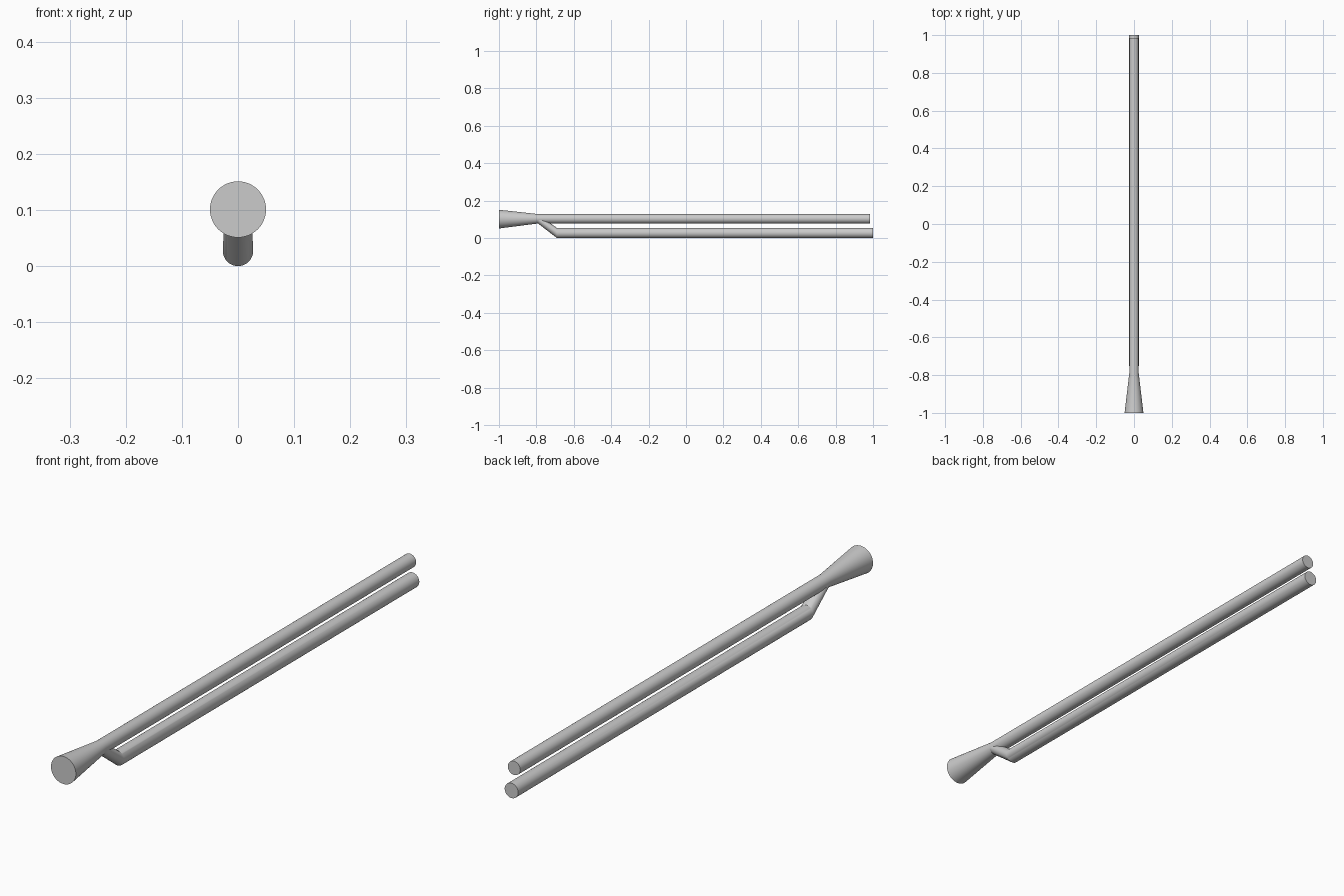
import bpy
import bmesh
import math

cube = bpy.data.objects.get("Cube")
if cube:
    bpy.data.objects.remove(cube, do_unlink=True)

SIDES = 48

# Plain grey metal
grey = bpy.data.materials.new("grey metal")
grey.use_nodes = True
colour = (0.6, 0.6, 0.6, 1)
grey.diffuse_color = colour
grey.node_tree.nodes["Principled BSDF"].inputs["Base Color"].default_value = colour


def tube(name, stations):
    """Loft upright rings (y, centre height, radius) into a capped tube."""
    bm = bmesh.new()
    rings = []
    for y, z, radius in stations:
        angles = [math.tau * i / SIDES for i in range(SIDES)]
        rings.append([bm.verts.new((radius * math.cos(a), y, z + radius * math.sin(a)))
                      for a in angles])
    for first, second in zip(rings, rings[1:]):
        for i in range(SIDES):
            j = (i + 1) % SIDES
            bm.faces.new((first[i], first[j], second[j], second[i]))
    bm.faces.new(rings[0])
    bm.faces.new(rings[-1])
    bmesh.ops.recalc_face_normals(bm, faces=bm.faces)
    mesh = bpy.data.meshes.new(name)
    bm.to_mesh(mesh)
    bm.free()
    mesh.materials.append(grey)
    obj = bpy.data.objects.new(name, mesh)
    bpy.context.collection.objects.link(obj)
    bpy.ops.object.select_all(action="DESELECT")
    obj.select_set(True)
    bpy.context.view_layer.objects.active = obj
    bpy.ops.object.shade_smooth_by_angle(angle=math.radians(25))


# Upper tube with its flared front end
tube("flared_upper_tube", [(-1, 0.101, 0.05), (-0.79, 0.103, 0.025), (0.985, 0.103, 0.025)])

# Lower tube whose front bends up into the upper one
tube("bent_lower_tube", [(-0.79, 0.101, 0.024), (-0.69, 0.027, 0.027), (1, 0.027, 0.027)])
